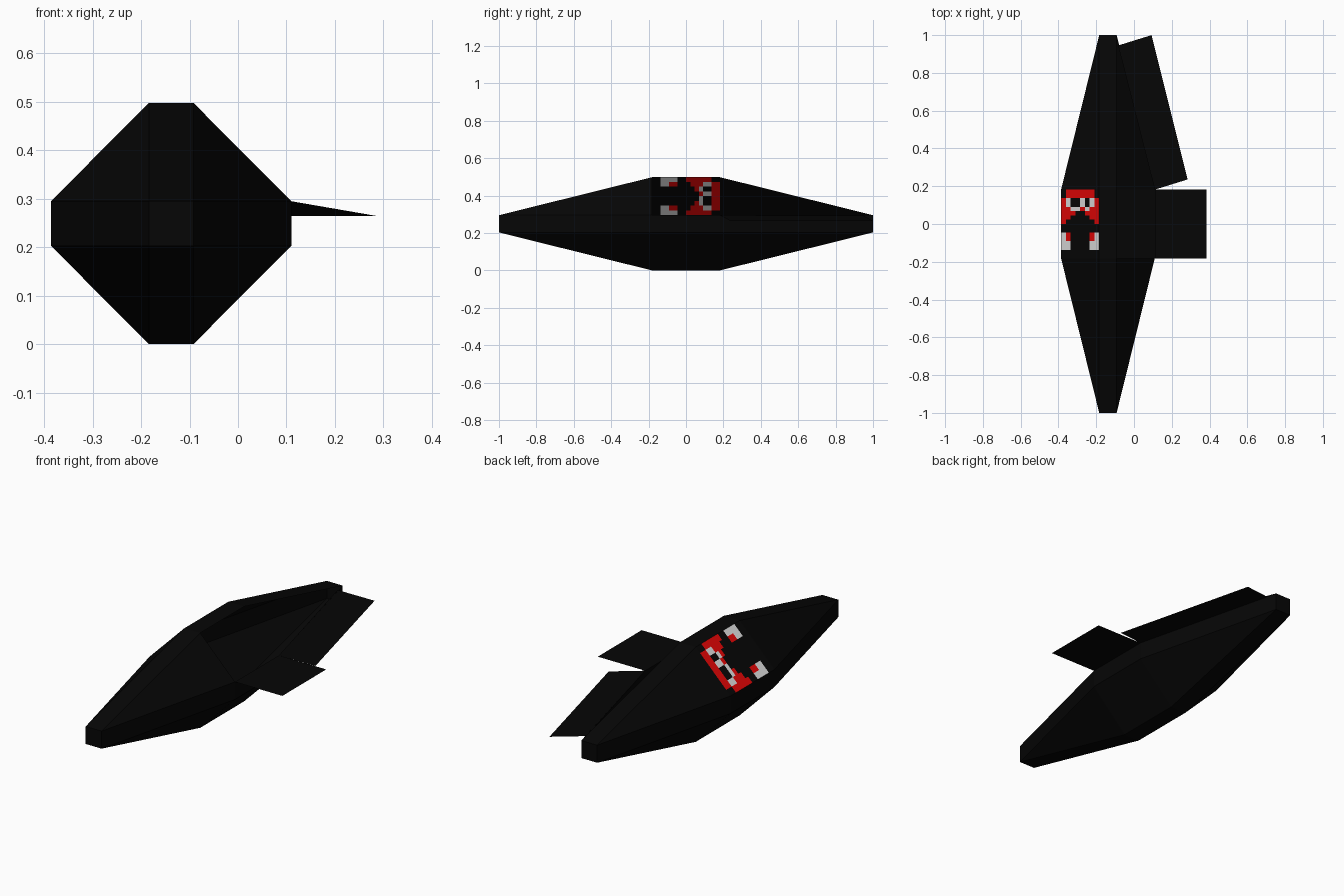
import bpy, bmesh
from mathutils import Vector

if "Cube" in bpy.data.objects:
    bpy.data.objects.remove(bpy.data.objects["Cube"])


def material(name, rgb):
    m = bpy.data.materials.new(name)
    m.diffuse_color = (*rgb, 1)
    m.use_nodes = True
    m.node_tree.nodes["Principled BSDF"].inputs["Base Color"].default_value = m.diffuse_color
    return m


black = material("hull_black", (0.0018, 0.0018, 0.0018))
red = material("mouth_red", (0.80, 0.002, 0.002))
white = material("tooth_white", (0.75, 0.75, 0.75))


def finish(name, bm, mats):
    mesh = bpy.data.meshes.new(name)
    bm.to_mesh(mesh)
    bm.free()
    for m in mats:
        mesh.materials.append(m)
    ob = bpy.data.objects.new(name, mesh)
    bpy.context.collection.objects.link(ob)
    return ob


# outer and inner half sizes of the chamfered hull
CX, CZ = -0.138, 0.249
X, Y, Z = 0.248, 1.0, 0.249
x, y, z = 0.046, 0.182, 0.046

# hull: a stretched box with wide chamfers on every edge and corner
bm = bmesh.new()
for sx in (-1, 1):
    for sy in (-1, 1):
        for sz in (-1, 1):
            for a, b, c in ((X, y, z), (x, Y, z), (x, y, Z)):
                bm.verts.new((CX + sx * a, sy * b, CZ + sz * c))
bmesh.ops.convex_hull(bm, input=bm.verts[:])
bmesh.ops.dissolve_limit(bm, angle_limit=0.01, verts=bm.verts[:], edges=bm.edges[:])
bmesh.ops.recalc_face_normals(bm, faces=bm.faces[:])

# open the hatches on the right shoulder, and the left shoulder for the face panel
gone = []
for f in bm.faces:
    c, n = f.calc_center_median(), f.normal
    if n.z > 0.1 and abs(n.x) > 0.1:
        if (n.x > 0 and c.y > -0.1) or (n.x < 0 and abs(c.y) < 0.1):
            gone.append(f)
bmesh.ops.delete(bm, geom=gone, context='FACES')
finish("hull", bm, [black])

# face panel: grid of coloured cells on the left shoulder
pattern = [
    ".RRRRRR.", ".RRRRRR.", "RW..W.WR", "RW..W.WR",
    "RRWWRWRR", "RRR..RRR", "RR....RR", "R......R",
    "........", "........", "WR....RW", "WR....RW",
    "WW....WW", "WW....WW", "........", "........",
]
low, high = Vector((CX - X, 0, CZ + z)), Vector((CX - x, 0, CZ + Z))
bm = bmesh.new()
rows = len(pattern)
grid = []
for r in range(rows + 1):
    line = []
    for c in range(9):
        p = low.lerp(high, c / 8)
        p.y = y - 2 * y * r / rows
        line.append(bm.verts.new(p))
    grid.append(line)
for r in range(rows):
    for c in range(8):
        f = bm.faces.new((grid[r][c], grid[r + 1][c], grid[r + 1][c + 1], grid[r][c + 1]))
        f.material_index = ".RW".index(pattern[r][c])
finish("face_panel", bm, [black, red, white])


# fins: thin sheets folded out from the right upper edge
def sheet(name, corners):
    bm = bmesh.new()
    f = bm.faces.new([bm.verts.new(p) for p in corners])
    f.normal_update()
    if f.normal.z < 0:
        f.normal_flip()
    finish(name, bm, [black])


top = CZ + z
sheet("side_fin", [(CX + X, -y, top), (0.385, -y, top), (0.385, y, top), (CX + X, y, top)])
sheet("rear_fin", [(CX + X, y, top), (0.284, 0.236, 0.265), (0.093, 1.0, 0.265), (-0.084, 0.945, top)])
